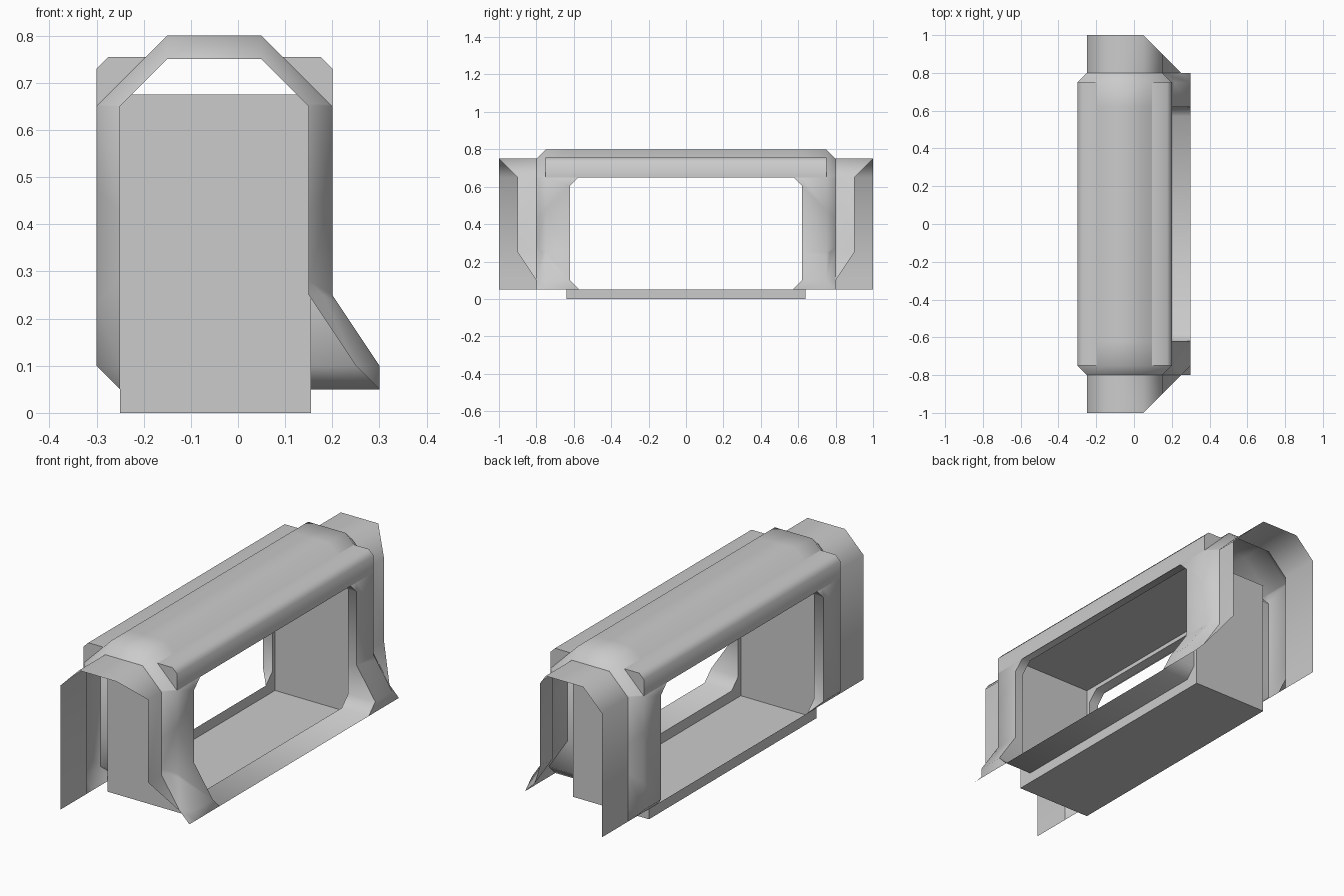
import bpy, bmesh, math
from mathutils import Vector

if "Cube" in bpy.data.objects:
    bpy.data.objects.remove(bpy.data.objects["Cube"], do_unlink=True)

grey = bpy.data.materials.new("plain_grey")
grey.use_nodes = True
GREY = (0.6, 0.6, 0.6, 1)
grey.diffuse_color = GREY
grey.node_tree.nodes["Principled BSDF"].inputs["Base Color"].default_value = GREY

MID_X = -0.05                     # centre line of the arch
WIN_Y, WIN_LOW, WIN_TOP, CUT = 0.62, 0.05, 0.655, 0.05

# Arch cross-sections (x, z): full size and the smaller rim at the ends
OUTER = [(-.25, .05), (-.3, .1), (-.3, .65), (-.15, .8), (.05, .8),
         (.2, .65), (.2, .25), (.3, .1), (.3, .05)]
INNER = [(-.25, .05), (-.25, .1), (-.25, .65), (-.15, .75), (.05, .75),
         (.15, .65), (.15, .25), (.25, .1), (.3, .05)]


def section(profile, y):
    return [(x, y, z) for x, z in profile]


def loft(bm, rings, closed=False):
    """Skin a series of matching point rings."""
    rows = [[bm.verts.new(p) for p in ring] for ring in rings]
    for a, b in zip(rows, rows[1:]):
        n = len(a)
        for i in range(n if closed else n - 1):
            j = (i + 1) % n
            bm.faces.new((a[i], a[j], b[j], b[i]))
    return rows


def bisect(bm, co, normal, **kw):
    geom = bm.verts[:] + bm.edges[:] + bm.faces[:]
    bmesh.ops.bisect_plane(bm, geom=geom, plane_co=co, plane_no=normal, dist=1e-5, **kw)


def cut_windows(bm):
    """Open a window with clipped corners in both long sides."""
    bisect(bm, (0, 0, WIN_LOW), (0, 0, 1))
    bisect(bm, (0, 0, WIN_TOP), (0, 0, 1))
    for s in (-1, 1):
        bisect(bm, (0, s * WIN_Y, 0), (0, s, 0))
        bisect(bm, (0, s * WIN_Y, WIN_LOW + CUT), (0, s, -1))
        bisect(bm, (0, s * WIN_Y, WIN_TOP - CUT), (0, s, 1))
    doomed = []
    for f in bm.faces:
        c = f.calc_center_median()
        y = abs(c.y)
        if (abs(f.normal.x) > 0.3 and y < WIN_Y and WIN_LOW < c.z < WIN_TOP
                and y - c.z < WIN_Y - WIN_LOW - CUT
                and y + c.z < WIN_Y + WIN_TOP - CUT):
            doomed.append(f)
    bmesh.ops.delete(bm, geom=doomed, context="FACES")


def finish(bm, name):
    bmesh.ops.remove_doubles(bm, verts=bm.verts[:], dist=1e-4)
    bmesh.ops.dissolve_degenerate(bm, edges=bm.edges[:], dist=1e-4)
    bmesh.ops.recalc_face_normals(bm, faces=bm.faces[:])
    mesh = bpy.data.meshes.new(name)
    bm.to_mesh(mesh)
    bm.free()
    mesh.materials.append(grey)
    obj = bpy.data.objects.new(name, mesh)
    bpy.context.collection.objects.link(obj)
    bpy.ops.object.select_all(action="DESELECT")
    obj.select_set(True)
    bpy.context.view_layer.objects.active = obj
    bpy.ops.object.shade_smooth_by_angle(angle=math.radians(46))
    return obj


# Arched outer shell with bevelled rims
bm = bmesh.new()
loft(bm, [section(INNER, -.8), section(OUTER, -.75),
          section(OUTER, .75), section(INNER, .8)])
bm.normal_update()
cut_windows(bm)
finish(bm, "outer_shell")

# Hollow inner box with the same windows
bm = bmesh.new()
bmesh.ops.create_cube(bm, size=1)
for v in bm.verts:
    v.co = Vector((.155 if v.co.x > 0 else -.25, v.co.y * 1.28,
                   .675 if v.co.z > 0 else 0))
bm.normal_update()
cut_windows(bm)
finish(bm, "inner_box")

# Window linings joining the box to the shell
half = [(WIN_Y - CUT, WIN_LOW), (WIN_Y, WIN_LOW + CUT), (WIN_Y, .25),
        (WIN_Y, WIN_TOP - CUT), (WIN_Y - CUT, WIN_TOP)]
outline = half + [(-y, z) for y, z in reversed(half)]


def shell_x(z, side):
    if side < 0:
        return -.25 if z < .1 else -.3
    return .3 - .1 * min(max((z - .1) / .15, 0), 1)


for name, side, start in (("left_window_lining", 1, .155), ("right_window_lining", -1, -.25)):
    bm = bmesh.new()
    loft(bm, [[(start, y, z) for y, z in outline],
              [(shell_x(z, side), y, z) for y, z in outline]], closed=True)
    finish(bm, name)

# Raised shoulders along both sides of the arch
for name, side in (("left_shoulder", 1), ("right_shoulder", -1)):
    profile = [(MID_X + side * d, z) for d, z in
               ((.25, .65), (.25, .73), (.225, .755), (.145, .755))]
    bm = bmesh.new()
    rows = loft(bm, [section(profile, -.75), section(profile, .75)])
    for row in rows:
        bm.faces.new(row)
    finish(bm, name)

# End collars, trimmed diagonally on the flared side
for name, s in (("front_collar", -1), ("back_collar", 1)):
    bm = bmesh.new()
    loft(bm, [section(INNER[:-1], s * .8), section(INNER[:-1], s)])
    bisect(bm, (.05, s, 0), (1, s, 0), clear_outer=True)
    finish(bm, name)
